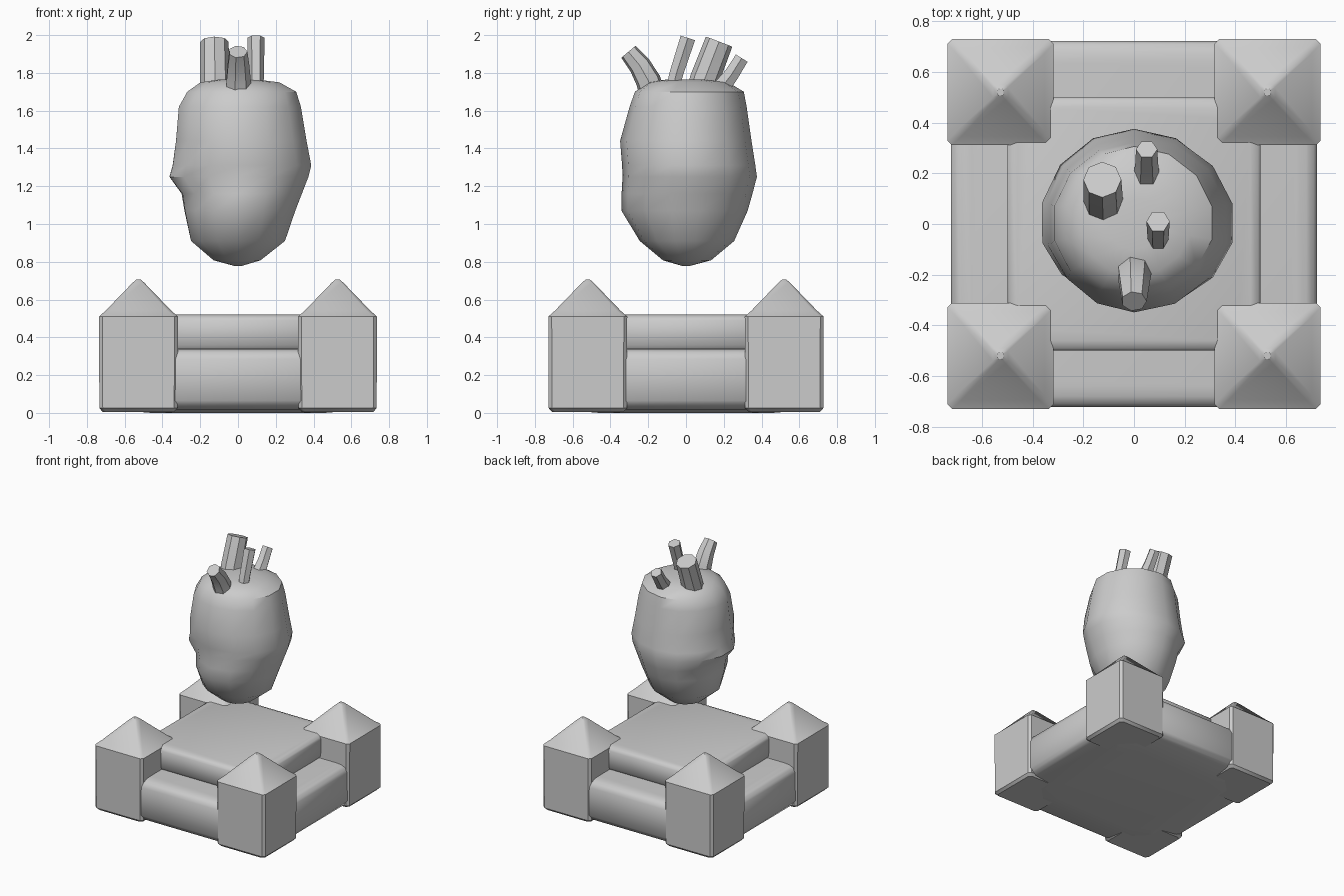
import bpy, bmesh, math
from mathutils import Vector

if "Cube" in bpy.data.objects:
    bpy.data.objects.remove(bpy.data.objects["Cube"])


def loft(name, rings, angle=35):
    """Skin equal-length rings of points, cap both ends."""
    bm = bmesh.new()
    rows = [[bm.verts.new(p) for p in r] for r in rings]
    n = len(rows[0])
    for a, b in zip(rows, rows[1:]):
        for i in range(n):
            j = (i + 1) % n
            bm.faces.new((a[i], a[j], b[j], b[i]))
    bm.faces.new(rows[0][::-1])
    bm.faces.new(rows[-1])
    bmesh.ops.recalc_face_normals(bm, faces=bm.faces)
    me = bpy.data.meshes.new(name)
    bm.to_mesh(me)
    bm.free()
    ob = bpy.data.objects.new(name, me)
    bpy.context.collection.objects.link(ob)
    bpy.ops.object.select_all(action='DESELECT')
    ob.select_set(True)
    bpy.context.view_layer.objects.active = ob
    bpy.ops.object.shade_smooth_by_angle(angle=math.radians(angle))
    return ob


def octagon(z, h, cut, cx=0, cy=0):
    k = h - cut
    pts = [(h, -k), (h, k), (k, h), (-k, h), (-h, k), (-h, -k), (-k, -h), (k, -h)]
    return [(cx + x, cy + y, z) for x, y in pts]


# stepped plinth with softened edges
loft("lower_slab", [octagon(z, h, c) for z, h, c in [
    (0, .46, .13), (.018, .67, .06), (.03, .70, .03), (.065, .722, .02),
    (.285, .722, .02), (.32, .71, .03), (.335, .68, .03), (.34, .64, .03)]], 60)
loft("upper_slab", [octagon(z, h, c) for z, h, c in [
    (.30, .46, .03), (.36, .497, .02), (.49, .50, .02), (.51, .49, .03), (.52, .46, .05)]], 60)

# corner posts with pyramid caps
for i, (sx, sy) in enumerate([(-1, -1), (1, -1), (1, 1), (-1, 1)]):
    loft("corner_post_%d" % (i + 1), [octagon(z, h, c, sx * .527, sy * .52) for z, h, c in [
        (.006, .19, .02), (.025, .207, .018), (.51, .209, .018),
        (.54, .175, .02), (.69, .03, .01), (.705, .012, .004)]], 35)

# heart body: z, left, right, front, back extents
SEG = 14
body = [(.778, .02, .02, .02, .02), (.808, .13, .12, .12, .13), (.91, .25, .25, .24, .25),
        (1.07, .285, .305, .335, .32), (1.16, .30, .34, .335, .345), (1.25, .365, .375, .33, .368),
        (1.31, .348, .39, .332, .36), (1.44, .33, .365, .342, .34), (1.62, .315, .335, .293, .315),
        (1.70, .27, .31, .265, .30), (1.75, .20, .22, .20, .22), (1.765, .10, .10, .10, .10)]
rings = []
for z, l, r, f, b in body:
    ring = []
    for k in range(SEG):
        a = 2 * math.pi * (k + .5) / SEG
        c, s = math.cos(a), math.sin(a)
        x = c * (r if c > 0 else l) * 1.02
        y = s * (b if s > 0 else f) * 1.02
        # shallow front groove between the chambers
        d = math.exp(-((x + .2) / .1) ** 2 - ((z - 1.2) / .14) ** 2) if s < 0 else 0
        ring.append((x * (1 - .05 * d), y * (1 - .13 * d), z))
    rings.append(ring)
loft("heart_body", rings, 40)


def vessel(name, path, radii, sides=6):
    pts = [Vector(p) for p in path]
    out = []
    for i, p in enumerate(pts):
        t = (pts[min(i + 1, len(pts) - 1)] - pts[max(i - 1, 0)]).normalized()
        u = Vector((1, 0, 0))
        u = (u - t * u.dot(t)).normalized()
        v = t.cross(u)
        out.append([p + radii[i] * (u * math.cos(2 * math.pi * k / sides)
                                    + v * math.sin(2 * math.pi * k / sides)) for k in range(sides)])
    return loft(name, out, 40)


# severed vessels on top
vessel("main_vessel", [(-.12, .07, 1.66), (-.122, .10, 1.77), (-.125, .175, 1.965)], [.08, .078, .075], 8)
vessel("front_vessel", [(0, -.17, 1.66), (0, -.20, 1.76), (0, -.245, 1.84), (0, -.305, 1.912)],
       [.07, .068, .06, .05], 7)
vessel("middle_vessel", [(.095, -.075, 1.70), (.095, -.05, 1.80), (.095, .01, 1.985)], [.04, .042, .046], 6)
vessel("back_vessel", [(.05, .17, 1.70), (.05, .24, 1.79), (.05, .295, 1.878)], [.055, .045, .042], 6)
